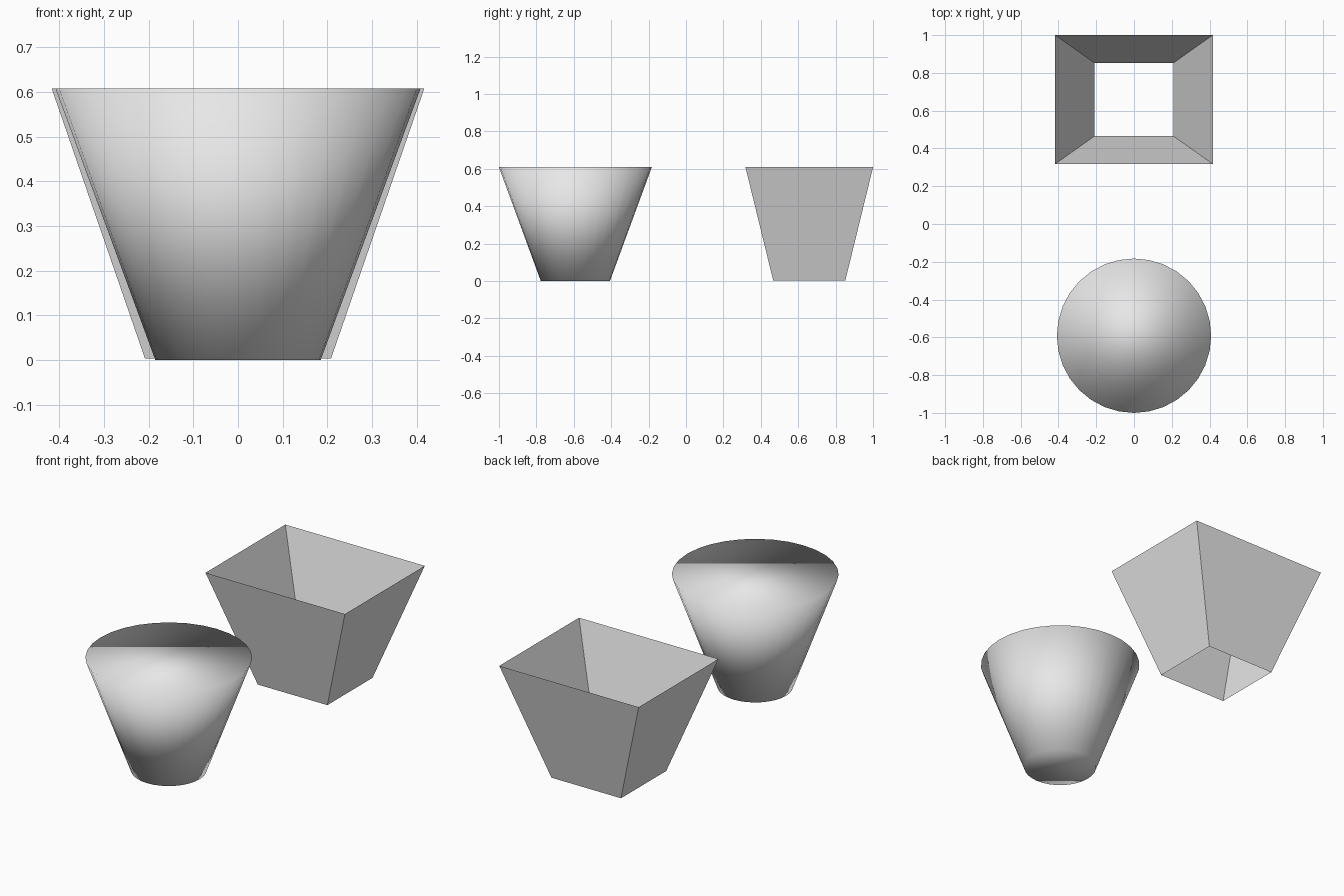
import bpy
import bmesh
from mathutils import Matrix

cube = bpy.data.objects.get("Cube")
if cube:
    bpy.data.objects.remove(cube, do_unlink=True)

HEIGHT = 0.608

grey = bpy.data.materials.new("plain_grey")
grey.use_nodes = True
colour = (0.8, 0.8, 0.8, 1)
grey.diffuse_color = colour
grey.node_tree.nodes["Principled BSDF"].inputs["Base Color"].default_value = colour


def make_object(name, bm, y):
    mesh = bpy.data.meshes.new(name)
    bm.normal_update()
    bm.to_mesh(mesh)
    bm.free()
    mesh.materials.append(grey)
    obj = bpy.data.objects.new(name, mesh)
    obj.location.y = y
    bpy.context.collection.objects.link(obj)
    return obj


# Closed round pot, smooth across its rims as well as its wall
bm = bmesh.new()
bmesh.ops.create_cone(bm, cap_ends=True, segments=32, radius1=0.185, radius2=0.4085,
                      depth=HEIGHT, matrix=Matrix.Translation((0, 0, HEIGHT / 2)))
for face in bm.faces:
    face.smooth = True
make_object("round_pot", bm, -0.5915)

# Square pot: four thin sloping walls, open at top and bottom
bm = bmesh.new()
corners = [(-1, -1), (1, -1), (1, 1), (-1, 1)]
rings = []
for half_x, half_y, z in [(0.208, 0.193, 0.003), (0.417, 0.341, HEIGHT)]:
    rings.append([bm.verts.new((sx * half_x, sy * half_y, z)) for sx, sy in corners])
lower, upper = rings
for i in range(4):
    j = (i + 1) % 4
    bm.faces.new((lower[i], lower[j], upper[j], upper[i]))
make_object("square_pot", bm, 0.659)
